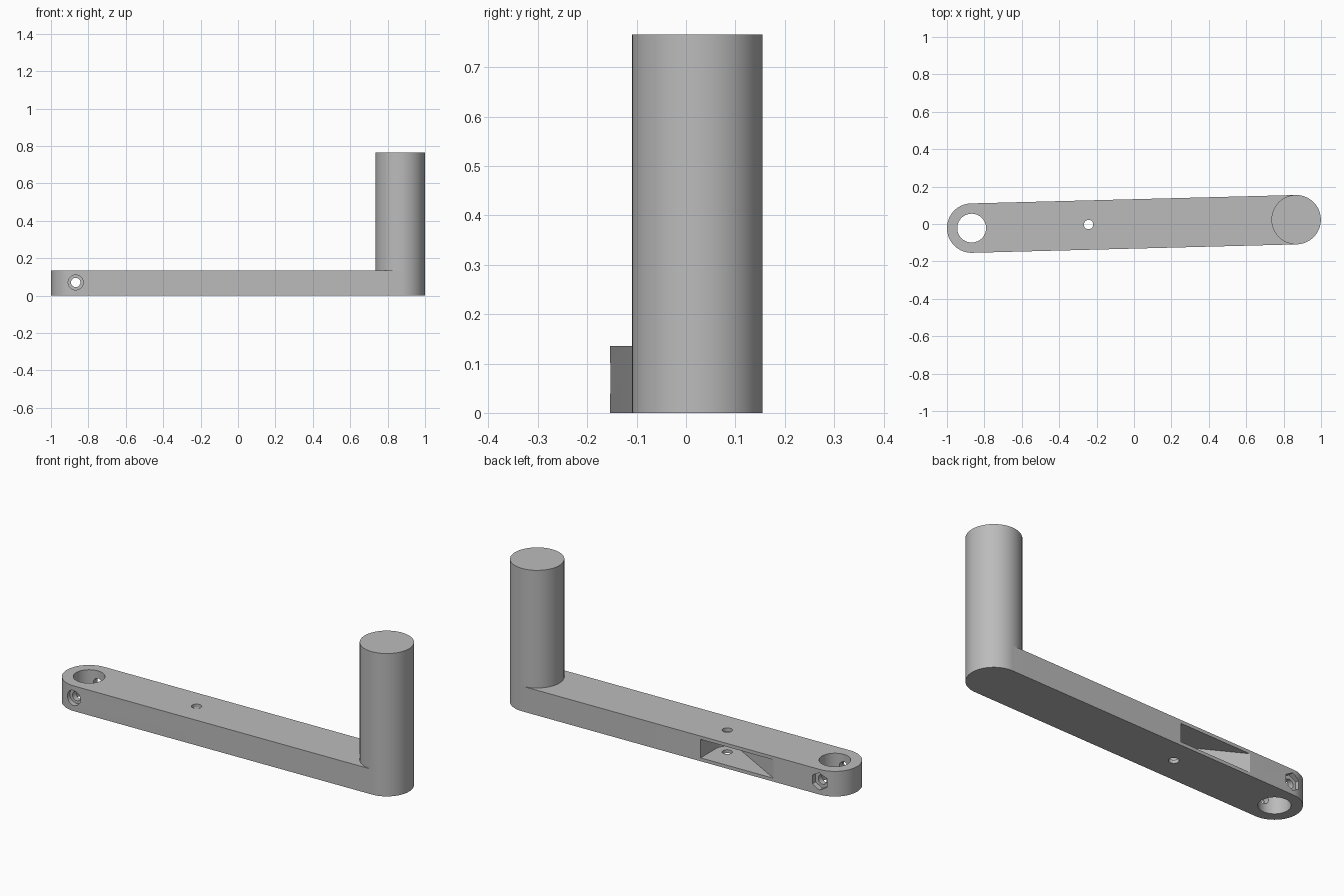
import bpy, bmesh
from math import pi, sin, cos, atan2
from mathutils import Matrix, Vector

old = bpy.data.objects.get("Cube")
if old:
    bpy.data.objects.remove(old, do_unlink=True)

PIVOT = Vector((-0.868, -0.022))   # socket end of the arm
GRIP = Vector((0.867, 0.023))      # handle end of the arm
R, ARM_TOP, POST_TOP = 0.132, 0.135, 0.766
TILT = atan2(GRIP.y - PIVOT.y, GRIP.x - PIVOT.x)

gray = bpy.data.materials.new("gray_plastic")
gray.use_nodes = True
gray.diffuse_color = (0.5, 0.5, 0.5, 1)
gray.node_tree.nodes["Principled BSDF"].inputs["Base Color"].default_value = (0.5, 0.5, 0.5, 1)


def arc(centre, radius, start, end, steps):
    angles = [start + (end - start) * i / steps for i in range(steps + 1)]
    return [(centre[0] + radius * cos(a), centre[1] + radius * sin(a)) for a in angles]


def prism(name, outline, z0, z1, matrix=Matrix(), base=True):
    """Extrude a closed counter-clockwise outline from z0 to z1."""
    bm = bmesh.new()
    low = [bm.verts.new((x, y, z0)) for x, y in outline]
    high = [bm.verts.new((x, y, z1)) for x, y in outline]
    n = len(outline)
    for i in range(n):
        j = (i + 1) % n
        bm.faces.new((low[i], low[j], high[j], high[i]))
    bm.faces.new(high)
    if base:
        bm.faces.new(low[::-1])
    bm.transform(matrix)
    mesh = bpy.data.meshes.new(name)
    bm.to_mesh(mesh)
    bm.free()
    mesh.materials.append(gray)
    ob = bpy.data.objects.new(name, mesh)
    bpy.context.collection.objects.link(ob)
    return ob


def disc(centre, radius, steps=64, turn=0.0):
    return arc(centre, radius, turn, turn + 2 * pi, steps)[:-1]


# Arm: a long bar with round ends
arm = prism("crank_arm",
            arc(GRIP, R, TILT - pi / 2, TILT + pi / 2, 48)
            + arc(PIVOT, R, TILT + pi / 2, TILT + 3 * pi / 2, 48), 0, ARM_TOP)

# Handle post standing on the arm's end
post = prism("handle_post", disc(GRIP, R, 96, TILT - pi / 2), ARM_TOP, POST_TOP, base=False)

# Sideways tool frame: local z runs from the front of the arm to its back
side = Matrix.Translation((PIVOT.x, PIVOT.y, 0.07)) @ Matrix.Rotation(-pi / 2, 4, "X")

# Latch pocket: a round seat opening into a wedge at the back
HINGE, SEAT, SLOPE = (-0.243, -0.003), 0.067, 0.5
seat_arc = arc(HINGE, SEAT, -pi / 2 - SLOPE, 0, 32)
tangent = seat_arc[0]
wedge = [(HINGE[0] + SEAT, 0.3),
         (tangent[0] - 0.65 * cos(SLOPE), tangent[1] + 0.65 * sin(SLOPE))]

cutters = [
    prism("socket_cutter", disc(PIVOT, 0.077), -0.1, 0.3),
    prism("pin_hole_cutter", disc(HINGE, 0.025, 40), -0.1, 0.3),
    prism("pocket_cutter", seat_arc + wedge, 0.018, 0.117),
    prism("screw_cutter", disc((0, 0), 0.025, 40), -0.3, 0.3, side),
    prism("screw_head_cutter", disc((0, 0), 0.04, 40), -0.3, -0.105, side),
    prism("nut_cutter", disc((0, 0), 0.047, 6, pi / 6), 0.105, 0.3, side),
]
for cutter in cutters:
    cutter.hide_render = True
    cutter.hide_viewport = False
    mod = arm.modifiers.new(cutter.name, "BOOLEAN")
    mod.operation = "DIFFERENCE"
    mod.solver = "EXACT"
    mod.object = cutter

# Apply the cuts, then drop the helpers
bpy.context.view_layer.update()
cut = bpy.data.meshes.new_from_object(arm.evaluated_get(bpy.context.evaluated_depsgraph_get()))
arm.modifiers.clear()
arm.data = cut
for cutter in cutters:
    bpy.data.objects.remove(cutter, do_unlink=True)

# Smooth the round walls, keep the edges sharp
bpy.ops.object.select_all(action="DESELECT")
for ob in (arm, post):
    ob.select_set(True)
bpy.context.view_layer.objects.active = arm
bpy.ops.object.shade_smooth_by_angle(angle=pi / 6)
